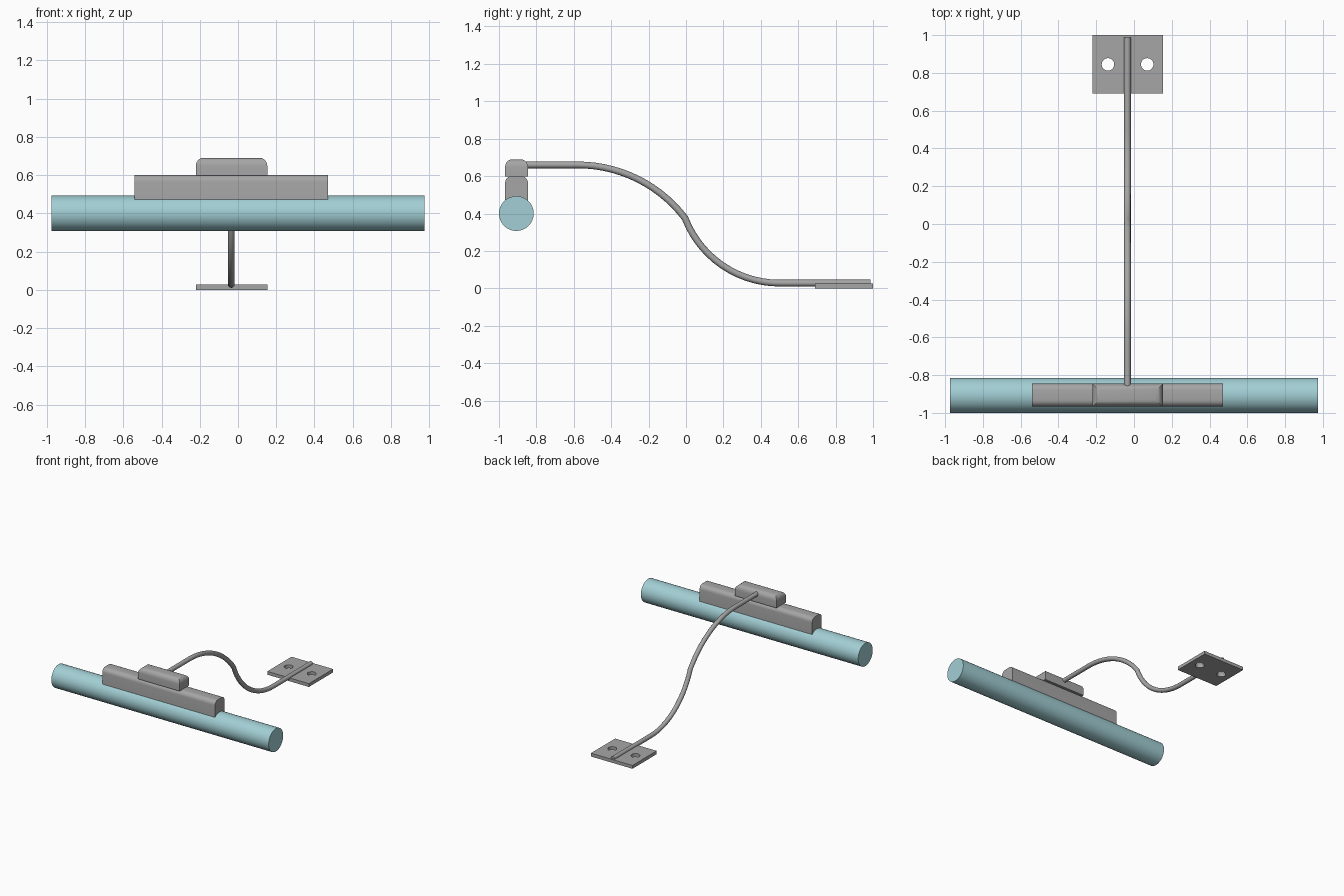
import bpy, bmesh, math
from mathutils import Vector

if "Cube" in bpy.data.objects:
    bpy.data.objects.remove(bpy.data.objects["Cube"], do_unlink=True)


def make_material(name, color):
    mat = bpy.data.materials.new(name)
    mat.use_nodes = True
    mat.diffuse_color = color
    mat.node_tree.nodes["Principled BSDF"].inputs["Base Color"].default_value = color
    return mat


metal = make_material("grey metal", (0.38, 0.38, 0.38, 1))
glass = make_material("pale teal glass", (0.36, 0.62, 0.66, 1))


def select_only(obj):
    bpy.ops.object.select_all(action="DESELECT")
    obj.select_set(True)
    bpy.context.view_layer.objects.active = obj


def smooth(obj):
    select_only(obj)
    bpy.ops.object.shade_smooth_by_angle(angle=math.radians(35))


def box(name, low, high, round_top=0.0, along_x_only=False):
    """Box between two corners, with optionally rounded upper edges."""
    bm = bmesh.new()
    bmesh.ops.create_cube(bm, size=1)
    low, high = Vector(low), Vector(high)
    for v in bm.verts:
        v.co = Vector((v.co[i] + 0.5) * (high[i] - low[i]) + low[i] for i in range(3))
    if round_top:
        def wanted(e):
            a, b = e.verts
            on_top = min(a.co.z, b.co.z) > high.z - 1e-4
            return on_top and (not along_x_only or abs(a.co.x - b.co.x) > 1e-4)
        bmesh.ops.bevel(bm, geom=[e for e in bm.edges if wanted(e)], offset=round_top,
                        segments=5, profile=0.5, affect="EDGES")
    mesh = bpy.data.meshes.new(name)
    bm.to_mesh(mesh)
    bm.free()
    obj = bpy.data.objects.new(name, mesh)
    bpy.context.collection.objects.link(obj)
    mesh.materials.append(metal)
    return obj


# Lamp tube
bpy.ops.mesh.primitive_cylinder_add(vertices=48, radius=0.093, depth=1.95,
                                    location=(0, -0.907, 0.4),
                                    rotation=(0, math.pi / 2, 0))
tube = bpy.context.object
tube.name = "lamp_tube"
tube.data.materials.append(glass)
smooth(tube)

# Holder bar on the tube, and the smaller block on top of it
smooth(box("holder_bar", (-0.54, -0.967, 0.44), (0.47, -0.845, 0.6), 0.035, True))
smooth(box("top_block", (-0.22, -0.967, 0.598), (0.153, -0.845, 0.69), 0.04))

# Wall plate with two screw holes
plate = box("wall_plate", (-0.22, 0.69, 0), (0.153, 1.0, 0.027))
for x in (-0.138, 0.07):
    bpy.ops.mesh.primitive_cylinder_add(vertices=32, radius=0.033, depth=0.2,
                                        location=(x, 0.845, 0))
    cutter = bpy.context.object
    cutter.hide_render = True
    select_only(plate)
    mod = plate.modifiers.new("screw_hole", "BOOLEAN")
    mod.operation = "DIFFERENCE"
    mod.solver = "EXACT"
    mod.object = cutter
    bpy.ops.object.modifier_apply(modifier=mod.name)
    bpy.data.objects.remove(cutter, do_unlink=True)
smooth(plate)


def arc(flat, end, steps=14):
    """Arc in y and z that leaves the point flat horizontally and reaches end."""
    dy, dz = end[0] - flat[0], end[1] - flat[1]
    turn = 2 * math.atan(abs(dz / dy))
    radius = abs(dy) / math.sin(turn)
    sy, sz = math.copysign(radius, dy), math.copysign(radius, dz)
    return [(flat[0] + sy * math.sin(turn * i / steps),
             flat[1] + sz * (1 - math.cos(turn * i / steps))) for i in range(steps + 1)]


# Bent arm: straight, arc down, arc out, straight
middle = (-0.005, 0.375)
path = [(-0.87, 0.66)] + arc((-0.58, 0.66), middle)
path += arc((0.5, 0.028), middle)[-2::-1] + [(0.987, 0.028)]
curve = bpy.data.curves.new("arm", "CURVE")
curve.dimensions = "3D"
curve.bevel_depth = 0.018
curve.bevel_resolution = 4
curve.use_fill_caps = True
spline = curve.splines.new("POLY")
spline.points.add(len(path) - 1)
for point, (y, z) in zip(spline.points, path):
    point.co = (-0.035, y, z, 1)
curve.materials.append(metal)
arm = bpy.data.objects.new("arm", curve)
bpy.context.collection.objects.link(arm)
select_only(arm)
bpy.ops.object.convert(target="MESH")
smooth(bpy.context.object)
